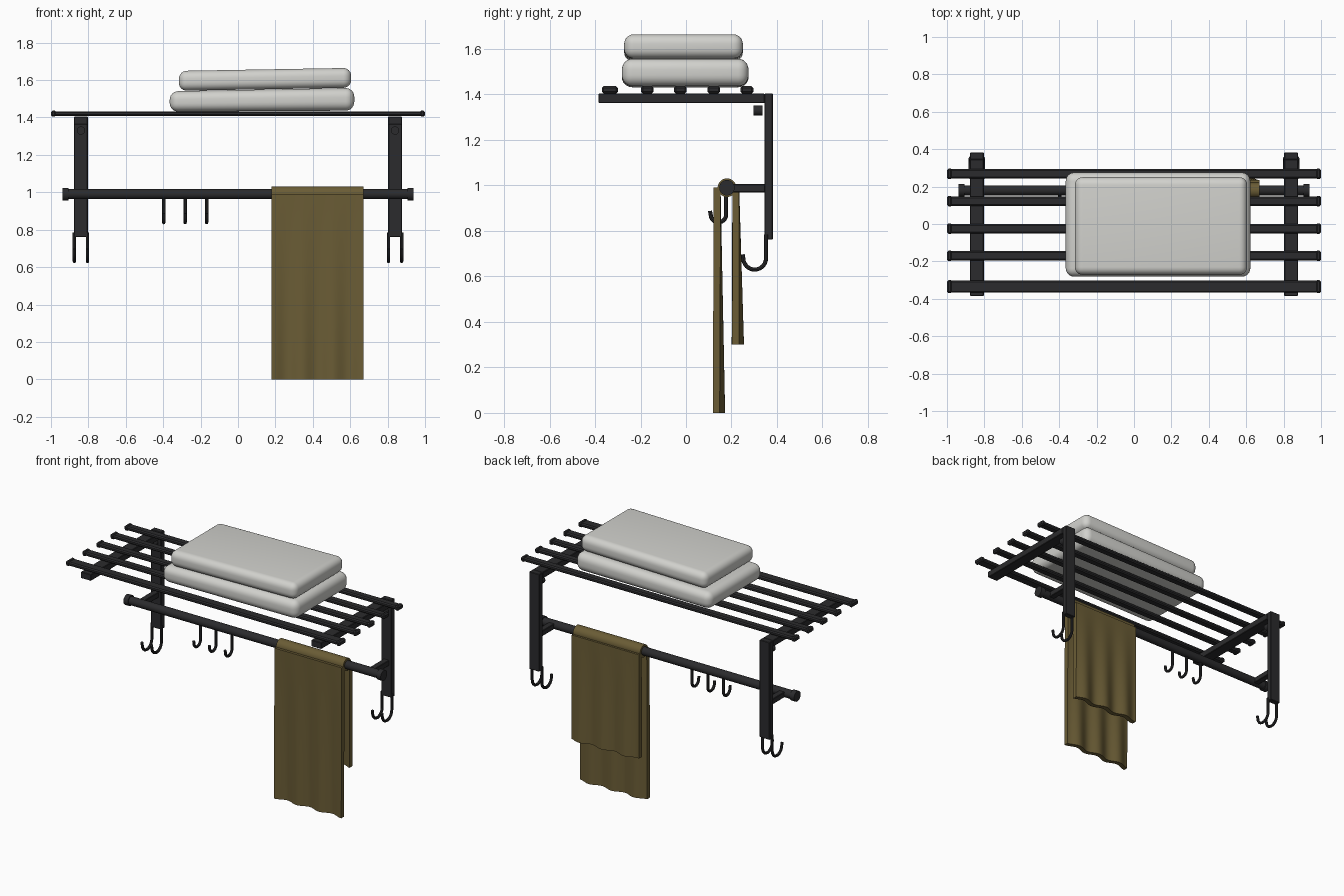
import bpy, bmesh, math
from mathutils import Matrix

if "Cube" in bpy.data.objects:
    bpy.data.objects.remove(bpy.data.objects["Cube"])


def material(name, rgb):
    m = bpy.data.materials.new(name)
    m.diffuse_color = (*rgb, 1)
    m.use_nodes = True
    m.node_tree.nodes["Principled BSDF"].inputs["Base Color"].default_value = m.diffuse_color
    return m


BLACK = material("black_metal", (0.024, 0.024, 0.026))
OLIVE = material("olive_cloth", (0.145, 0.108, 0.036))
WHITE = material("off_white_cloth", (0.64, 0.64, 0.61))


def finish(name, bm, mat):
    me = bpy.data.meshes.new(name)
    bmesh.ops.recalc_face_normals(bm, faces=bm.faces)
    bm.to_mesh(me)
    bm.free()
    ob = bpy.data.objects.new(name, me)
    bpy.context.collection.objects.link(ob)
    me.materials.append(mat)
    return ob


def smooth(ob, angle=35):
    bpy.ops.object.select_all(action='DESELECT')
    ob.select_set(True)
    bpy.context.view_layer.objects.active = ob
    bpy.ops.object.shade_smooth_by_angle(angle=math.radians(angle))


def box(name, x, y, z, mat=BLACK, bevel=0.0, seg=1):
    """Box from (min, max) ranges, optionally with rounded edges."""
    bm = bmesh.new()
    bmesh.ops.create_cube(bm, size=1)
    for v in bm.verts:
        v.co = [(a + b) / 2 + c * (b - a) for (a, b), c in zip((x, y, z), v.co)]
    if bevel:
        bmesh.ops.bevel(bm, geom=bm.edges[:], offset=bevel, segments=seg,
                        profile=0.5, affect='EDGES')
    return finish(name, bm, mat)


def rod(name, axis, centre, r, length, mat=BLACK):
    bm = bmesh.new()
    rot = Matrix.Rotation(math.pi / 2, 4, 'Y' if axis == 'X' else 'X')
    bmesh.ops.create_cone(bm, cap_ends=True, segments=28, radius1=r, radius2=r,
                          depth=length, matrix=Matrix.Translation(centre) @ rot)
    ob = finish(name, bm, mat)
    smooth(ob)
    return ob


def hook(name, x, cy, cz, r, top, tip):
    """J-shaped wire hook whose open tip faces the front."""
    pts = [(x, cy + r, top)]
    for i in range(13):
        a = -math.pi * i / 12
        pts.append((x, cy + r * math.cos(a), cz + r * math.sin(a)))
    pts.append((x, cy - r - 0.003, tip))
    cu = bpy.data.curves.new(name, 'CURVE')
    cu.dimensions = '3D'
    cu.bevel_depth = 0.009
    cu.bevel_resolution = 2
    cu.use_fill_caps = True
    sp = cu.splines.new('POLY')
    sp.points.add(len(pts) - 1)
    for p, co in zip(sp.points, pts):
        p.co = (*co, 1)
    cu.materials.append(BLACK)
    ob = bpy.data.objects.new(name, cu)
    bpy.context.collection.objects.link(ob)
    bpy.ops.object.select_all(action='DESELECT')
    ob.select_set(True)
    bpy.context.view_layer.objects.active = ob
    bpy.ops.object.convert(target='MESH')
    smooth(bpy.context.object)


# Shelf slats with slightly larger end caps
for i, (y, w) in enumerate([(-0.335, 0.07), (-0.17, 0.056), (-0.025, 0.056),
                            (0.122, 0.056), (0.268, 0.056)]):
    h = w / 2 - 0.003
    box(f"slat_{i}", (-0.985, 0.985), (y - h, y + h), (1.408, 1.433), bevel=0.007)
    for s in (-1, 1):
        box(f"slat_cap_{i}", sorted((s * 0.972, s * 1.0)), (y - w / 2, y + w / 2),
            (1.404, 1.437), bevel=0.008)

# Side brackets: shelf arm, wall post, bolt, bar support and lower hooks
for s in (-1, 1):
    xr = sorted((s * 0.803, s * 0.877))
    box("shelf_arm", xr, (-0.385, 0.346), (1.362, 1.404), bevel=0.003)
    box("wall_post", xr, (0.345, 0.382), (0.762, 1.404), bevel=0.003)
    rod("bolt", 'Y', (s * 0.84, 0.317, 1.33), 0.022, 0.04)
    box("bar_support", sorted((s * 0.82, s * 0.86)), (0.18, 0.35), (0.97, 1.006), bevel=0.003)
    rod("bar_cap", 'X', (s * 0.922, 0.18, 0.99), 0.034, 0.032)
    for d in (-0.035, 0.035):
        hook("post_hook", s * 0.84 + d, 0.302, 0.68, 0.05, 0.785, 0.697)

# Towel bar and its hooks
rod("towel_bar", 'X', (0, 0.18, 0.99), 0.027, 1.83)
for x in (-0.397, -0.283, -0.168):
    hook("bar_hook", x, 0.1425, 0.872, 0.034, 0.975, 0.888)

# Towel: roll over the bar, plus long front and short back sheets
rod("towel_fold", 'X', (0.425, 0.18, 0.99), 0.041, 0.49, OLIVE)


def sheet(name, y0, drift, z0, z1, phase):
    nx, nz, th = 40, 14, 0.03
    bm = bmesh.new()
    sides = []
    for off in (-th / 2, th / 2):
        grid = []
        for j in range(nz + 1):
            t = j / nz
            row = []
            for i in range(nx + 1):
                u = i / nx
                wave = math.cos(2 * math.pi * 3 * (1 - u) + phase)
                y = y0 + drift * t - 0.012 * t * wave + off
                row.append(bm.verts.new((0.18 + 0.49 * u, y, z1 + (z0 - z1) * t)))
            grid.append(row)
        for j in range(nz):
            for i in range(nx):
                bm.faces.new((grid[j][i], grid[j][i + 1], grid[j + 1][i + 1], grid[j + 1][i]))
        sides.append(grid)
    a, b = sides
    for i in range(nx):
        for j in (0, nz):
            bm.faces.new((a[j][i], a[j][i + 1], b[j][i + 1], b[j][i]))
    for j in range(nz):
        for i in (0, nx):
            bm.faces.new((a[j][i], a[j + 1][i], b[j + 1][i], b[j][i]))
    smooth(finish(name, bm, OLIVE))


sheet("towel_front", 0.137, 0.008, 0.0, 0.99, 0.0)
sheet("towel_back", 0.219, 0.009, 0.30, 0.985, 0.6)


# Two folded blankets, each slightly tilted up to the right
def blanket(name, x, y, z, lift, bevel):
    ob = box(name, x, y, z, WHITE, bevel, 6)
    for v in ob.data.vertices:
        f = (v.co.x - x[0]) / (x[1] - x[0])
        low = 0.3 if name == "lower_blanket" else 1.0
        k = low + (1 - low) * (v.co.z - z[0]) / (z[1] - z[0])
        v.co.z += lift * k * (f - 0.5)
    smooth(ob, 40)


blanket("lower_blanket", (-0.365, 0.622), (-0.282, 0.275), (1.434, 1.549), 0.018, 0.046)
blanket("upper_blanket", (-0.316, 0.605), (-0.272, 0.25), (1.551, 1.657), 0.016, 0.042)
